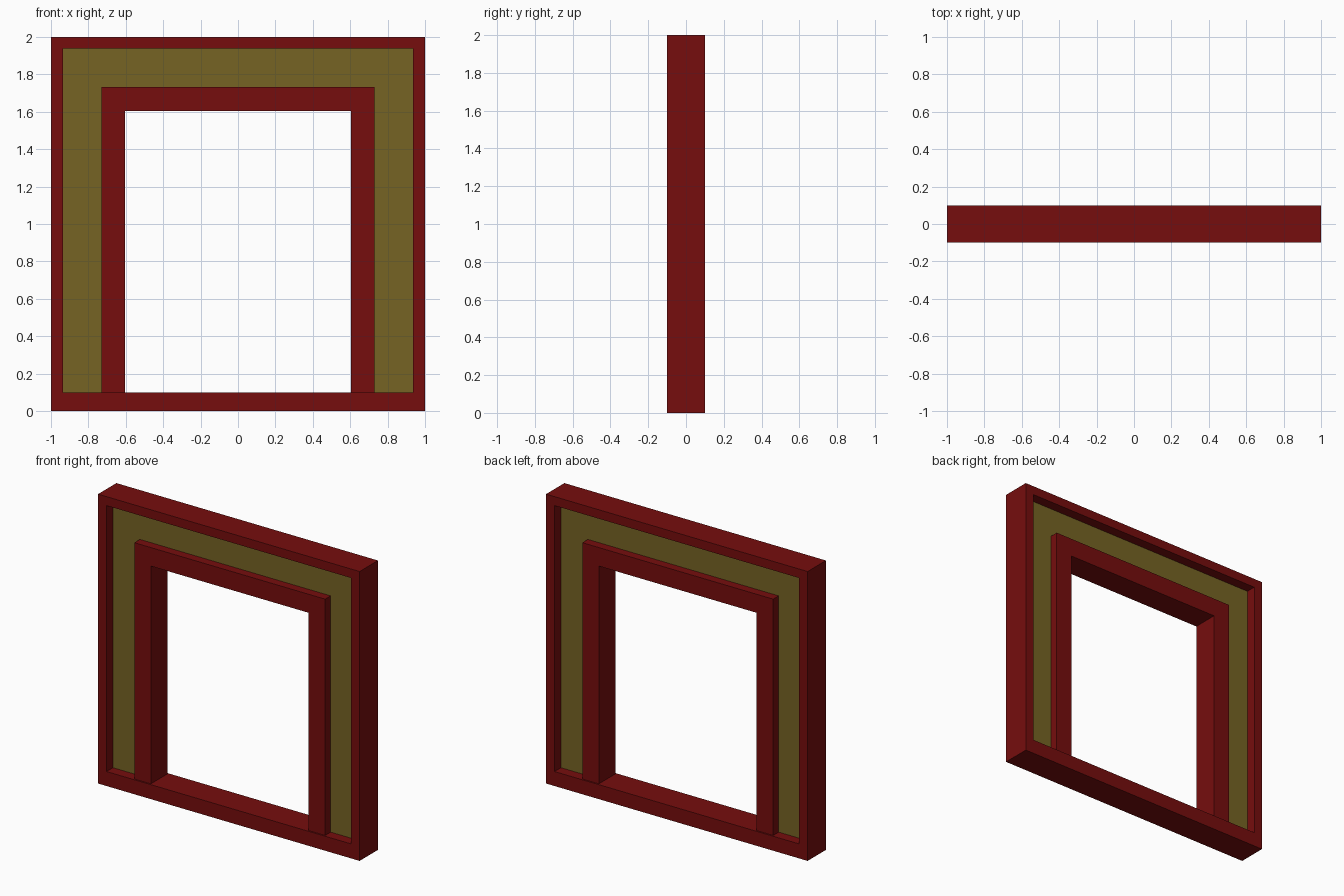
import bpy
import bmesh

cube = bpy.data.objects.get("Cube")
if cube:
    bpy.data.objects.remove(cube, do_unlink=True)


def material(name, colour):
    mat = bpy.data.materials.new(name)
    mat.use_nodes = True
    mat.diffuse_color = colour
    mat.node_tree.nodes["Principled BSDF"].inputs["Base Color"].default_value = colour
    return mat


def portal(half_width, bottom, top):
    """Corners from the lower left, over the top, to the lower right."""
    return [(-half_width, bottom), (-half_width, top),
            (half_width, top), (half_width, bottom)]


def band(name, outer, inner, half_depth, mat, closed=False):
    """Mitred band between two outlines, extruded evenly about y = 0."""
    bm = bmesh.new()
    a, b = [[bm.verts.new((x, -half_depth, z)) for x, z in path]
            for path in (outer, inner)]
    count = len(a)
    for i in range(count if closed else count - 1):
        j = (i + 1) % count
        bm.faces.new((a[i], a[j], b[j], b[i]))
    result = bmesh.ops.extrude_face_region(bm, geom=bm.faces[:])
    moved = [v for v in result["geom"] if isinstance(v, bmesh.types.BMVert)]
    bmesh.ops.translate(bm, verts=moved, vec=(0, 2 * half_depth, 0))
    bmesh.ops.recalc_face_normals(bm, faces=bm.faces[:])
    mesh = bpy.data.meshes.new(name)
    bm.to_mesh(mesh)
    bm.free()
    mesh.materials.append(mat)
    obj = bpy.data.objects.new(name, mesh)
    bpy.context.collection.objects.link(obj)
    return obj


red = material("dark red", (0.18, 0.004, 0.004, 1))
olive = material("olive gold", (0.18, 0.127, 0.017, 1))

SILL = 0.1

# Outer surround with the sill
band("outer_frame", portal(1, 0, 2), portal(0.935, SILL, 1.938), 0.1, red, closed=True)

# Recessed panel around the doorway
band("recessed_panel", portal(0.935, SILL, 1.938), portal(0.7, SILL, 1.7), 0.03, olive)

# Raised trim lining the opening
band("doorway_trim", portal(0.73, SILL, 1.733), portal(0.603, SILL, 1.605), 0.09, red)
